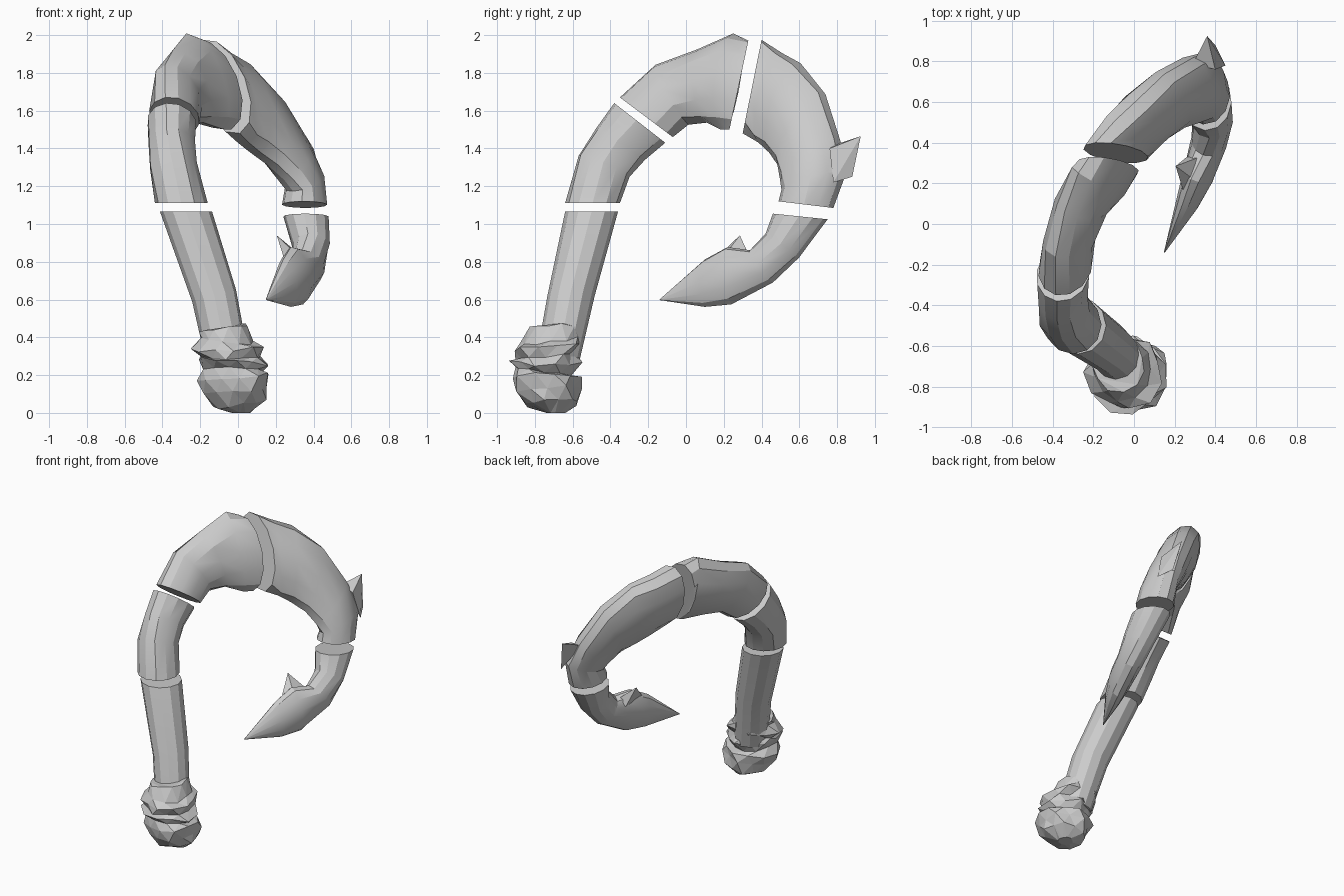
import bpy, bmesh, math, random
from mathutils import Vector

if "Cube" in bpy.data.objects:
    bpy.data.objects.remove(bpy.data.objects["Cube"])

random.seed(7)
SIDES = 12


def finish(name, bm, angle=24):
    bmesh.ops.recalc_face_normals(bm, faces=bm.faces)
    mesh = bpy.data.meshes.new(name)
    bm.to_mesh(mesh)
    bm.free()
    ob = bpy.data.objects.new(name, mesh)
    bpy.context.collection.objects.link(ob)
    if angle:
        bpy.ops.object.select_all(action='DESELECT')
        bpy.context.view_layer.objects.active = ob
        ob.select_set(True)
        bpy.ops.object.shade_smooth_by_angle(angle=math.radians(angle))
    return ob


def skin(bm, rings):
    n = len(rings[0])
    for a, b in zip(rings, rings[1:]):
        for i in range(n):
            j = (i + 1) % n
            bm.faces.new((a[i], a[j], b[j], b[i]))
    bm.faces.new(rings[0])
    bm.faces.new(rings[-1])


def horn_segment(name, sections, jitter=0.05):
    """Each section: outer edge point, inner edge point, sideways half-width.
    The end cuts run parallel to x, as sliced from the side."""
    bm = bmesh.new()
    mids = [(Vector(o) + Vector(i)) / 2 for o, i, w in sections]
    rings = []
    last = len(sections) - 1
    for k, ((o, i, w), m) in enumerate(zip(sections, mids)):
        u = (Vector(o) - Vector(i)) / 2
        tangent = mids[min(k + 1, last)] - mids[max(k - 1, 0)]
        v = tangent.cross(u).normalized()
        if k in (0, last):
            x = Vector((1, 0, 0))
            flat = (x - u * (x.dot(u) / u.dot(u))).normalized()
            v = flat if flat.dot(v) > 0 else -flat
        ring = []
        for s in range(SIDES):
            a = 2 * math.pi * s / SIDES
            r = 1 + (random.uniform(-jitter, jitter) if 0 < k < last else 0)
            ring.append(bm.verts.new(m + (u * math.cos(a) + v * w * math.sin(a)) * r))
        rings.append(ring)
    skin(bm, rings)
    return finish(name, bm)


def thorn(name, base, tip):
    bm = bmesh.new()
    verts = [bm.verts.new(p) for p in base]
    top = bm.verts.new(tip)
    bm.faces.new(verts)
    for i in range(len(verts)):
        bm.faces.new((verts[i], verts[(i + 1) % len(verts)], top))
    return finish(name, bm, 0)


# Straight shaft
horn_segment("shaft", [
    ((-.05, -.80, .25), (-.05, -.57, .25), .115),
    ((-.125, -.735, .62), (-.125, -.48, .62), .122),
    ((-.275, -.64, 1.065), (-.275, -.36, 1.065), .138)], 0.03)

# Lower bend
horn_segment("lower_bend", [
    ((-.30, -.64, 1.11), (-.30, -.35, 1.11), .14),
    ((-.355, -.57, 1.36), (-.33, -.30, 1.25), .13),
    ((-.38, -.48, 1.51), (-.33, -.22, 1.34), .125),
    ((-.38, -.38, 1.64), (-.32, -.11, 1.43), .13)])

# Crown arch
horn_segment("crown_arch", [
    ((-.385, -.35, 1.67), (-.29, -.07, 1.46), .13),
    ((-.385, -.16, 1.84), (-.25, .01, 1.53), .12),
    ((-.34, .06, 1.92), (-.18, .11, 1.53), .12),
    ((-.27, .25, 2.0), (-.08, .18, 1.51), .12),
    ((-.22, .33, 1.97), (-.035, .23, 1.50), .13)])

# Descending arch
horn_segment("descending_arch", [
    ((-.19, .40, 1.975), (.01, .30, 1.48), .135),
    ((-.09, .51, 1.90), (.06, .38, 1.42), .125),
    ((.01, .61, 1.86), (.12, .44, 1.38), .13),
    ((.15, .74, 1.69), (.21, .48, 1.31), .12),
    ((.29, .82, 1.44), (.29, .50, 1.24), .112),
    ((.36, .85, 1.27), (.34, .50, 1.18), .11),
    ((.365, .78, 1.085), (.34, .49, 1.12), .12)])

# Curled tail point
horn_segment("tail_point", [
    ((.37, .75, 1.025), (.35, .46, 1.055), .12),
    ((.40, .60, .82), (.37, .42, .95), .10),
    ((.40, .46, .69), (.34, .34, .86), .09),
    ((.345, .24, .575), (.28, .22, .88), .075),
    ((.28, .10, .56), (.24, .10, .81), .055),
    ((.15, -.14, .597), (.15, -.137, .603), .003)], 0.03)

# Thorns on the arch and tail
thorn("arch_thorn", [(.29, .79, 1.42), (.40, .76, 1.40), (.45, .78, 1.22),
                     (.40, .88, 1.25)], (.36, .925, 1.465))
thorn("tail_thorn", [(.24, .17, .83), (.32, .20, .83), (.35, .34, .82),
                     (.26, .33, .80)], (.205, .285, .94))

# Knobbly pommel: tilted, rough stacked ridges
bm = bmesh.new()
rings = []
ridges = [(0.005, .05), (.05, .135), (.12, .17), (.19, .185), (.22, .155), (.27, .185),
          (.30, .16), (.35, .185), (.39, .155), (.45, .13)]
for k, (z, r) in enumerate(ridges):
    t = z / .45
    cx, cy = .02 - .09 * t, -.69 - .06 * math.sin(math.pi * t)
    phase = random.uniform(0, 6.28)
    ring = []
    for s in range(11):
        a = 2 * math.pi * (s + .5 * (k % 2)) / 11
        rr = r * random.uniform(.88, 1.1)
        dz = .02 * math.sin(a + phase) + random.uniform(-.01, .01) if k else 0
        ring.append(bm.verts.new((cx + rr * math.cos(a), cy + rr * math.sin(a),
                                  max(z + dz, 0))))
    rings.append(ring)
skin(bm, rings)
bmesh.ops.triangulate(bm, faces=bm.faces)
bm.verts.ensure_lookup_table()
low = min(v.co.z for v in bm.verts)
for v in bm.verts:
    v.co.z -= low * (1 - min(v.co.z / .1, 1))
finish("pommel", bm, 0)
